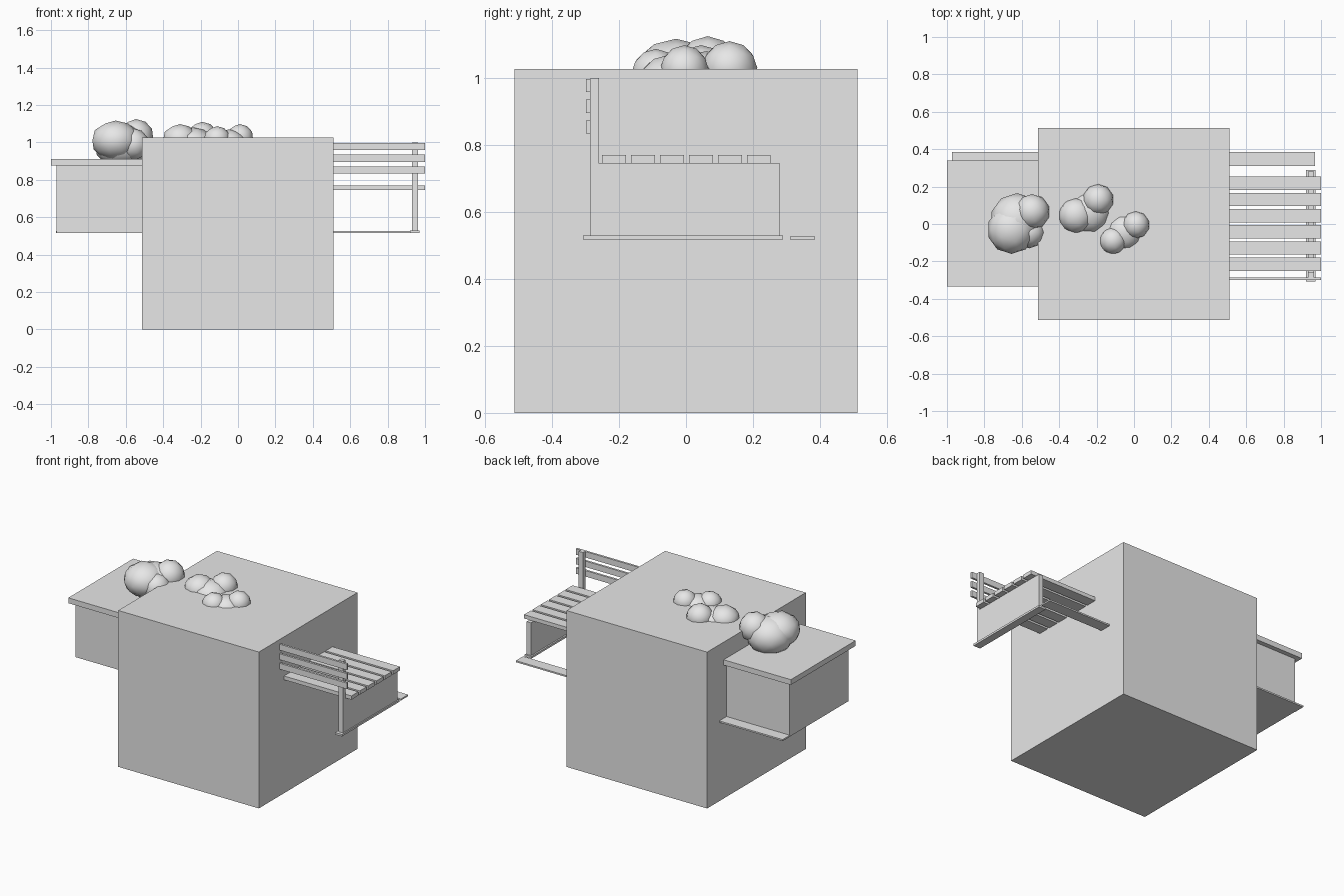
import bpy, bmesh
from mathutils import Matrix, Vector

if "Cube" in bpy.data.objects:
    bpy.data.objects.remove(bpy.data.objects["Cube"])

grey = bpy.data.materials.new("plain grey")
grey.diffuse_color = (0.8, 0.8, 0.8, 1)
grey.use_nodes = True
grey.node_tree.nodes["Principled BSDF"].inputs["Base Color"].default_value = grey.diffuse_color


def finish(bm, name, smooth=False):
    bmesh.ops.recalc_face_normals(bm, faces=bm.faces)
    mesh = bpy.data.meshes.new(name)
    for f in bm.faces:
        f.smooth = smooth
    bm.to_mesh(mesh)
    bm.free()
    mesh.materials.append(grey)
    ob = bpy.data.objects.new(name, mesh)
    bpy.context.collection.objects.link(ob)
    return ob


def box(name, x, y, z):
    bm = bmesh.new()
    lo, hi = Vector((x[0], y[0], z[0])), Vector((x[1], y[1], z[1]))
    bmesh.ops.create_cube(bm, size=1, matrix=Matrix.Translation((lo + hi) / 2)
                          @ Matrix.Diagonal((*(hi - lo), 1)))
    return finish(bm, name)


def bush(name, lobes):
    bm = bmesh.new()
    for x, y, z, r, rz in lobes:
        bmesh.ops.create_icosphere(bm, subdivisions=2, radius=1,
                                   matrix=Matrix.Translation((x, y, z))
                                   @ Matrix.Diagonal((r, r, rz, 1)))
    # Trim flat where the bush rests on the planter lid
    bmesh.ops.bisect_plane(bm, geom=bm.verts[:] + bm.edges[:] + bm.faces[:],
                           plane_co=(0, 0, 0.905), plane_no=(0, 0, 1), clear_inner=True)
    return finish(bm, name, True)


# Large block
box("main_block", (-0.512, 0.51), (-0.512, 0.512), (0, 1.027))

# Planter with overhanging lid, and the long ground rail behind it
box("planter_body", (-0.97, 0.17), (-0.30, 0.31), (0.517, 0.876))
box("planter_lid", (-1.0, 0.20), (-0.333, 0.34), (0.876, 0.911))
box("ground_rail", (-0.972, 0.967), (0.31, 0.385), (0.517, 0.527))

# Bench supports: solid side panel with a back post, on a flat foot
profile = [(-0.285, 0.53), (0.28, 0.53), (0.28, 0.745),
           (-0.26, 0.745), (-0.26, 1.0), (-0.285, 1.0)]
for side, x in (("inner", 0.25), ("outer", 0.946)):
    bm = bmesh.new()
    face = bm.faces.new([bm.verts.new((x - 0.016, y, z)) for y, z in profile])
    ext = bmesh.ops.extrude_face_region(bm, geom=[face])
    bmesh.ops.translate(bm, vec=(0.032, 0, 0),
                        verts=[v for v in ext["geom"] if isinstance(v, bmesh.types.BMVert)])
    finish(bm, side + "_bench_support")
    box(side + "_bench_foot", (x - 0.026, x + 0.024), (-0.307, 0.29), (0.517, 0.53))

# Seat slats and backrest slats
for i in range(6):
    y = -0.215 + i * 0.0865
    box(f"seat_slat_{i + 1}", (0.21, 1.0), (y - 0.0355, y + 0.0355), (0.745, 0.77))
for i in range(3):
    z = 0.853 + i * 0.0625
    box(f"back_slat_{i + 1}", (0.21, 1.0), (-0.299, -0.285), (z - 0.0195, z + 0.0195))

# Rounded bushes: lobes as x, y, z, radius, height radius
bush("large_bush", [(-0.655, -0.03, 1.01, 0.13, 0.107),
                    (-0.625, 0.02, 0.985, 0.145, 0.12),
                    (-0.545, 0.065, 1.03, 0.095, 0.095),
                    (-0.56, -0.045, 0.99, 0.085, 0.085)])
bush("middle_bush", [(-0.192, 0.13, 1.03, 0.083, 0.08),
                     (-0.31, 0.045, 1.015, 0.095, 0.083),
                     (-0.24, 0.06, 0.99, 0.115, 0.09)])
bush("small_bush", [(0.01, -0.005, 1.025, 0.073, 0.073),
                    (-0.112, -0.09, 1.015, 0.073, 0.072),
                    (-0.05, -0.045, 0.985, 0.10, 0.085)])
